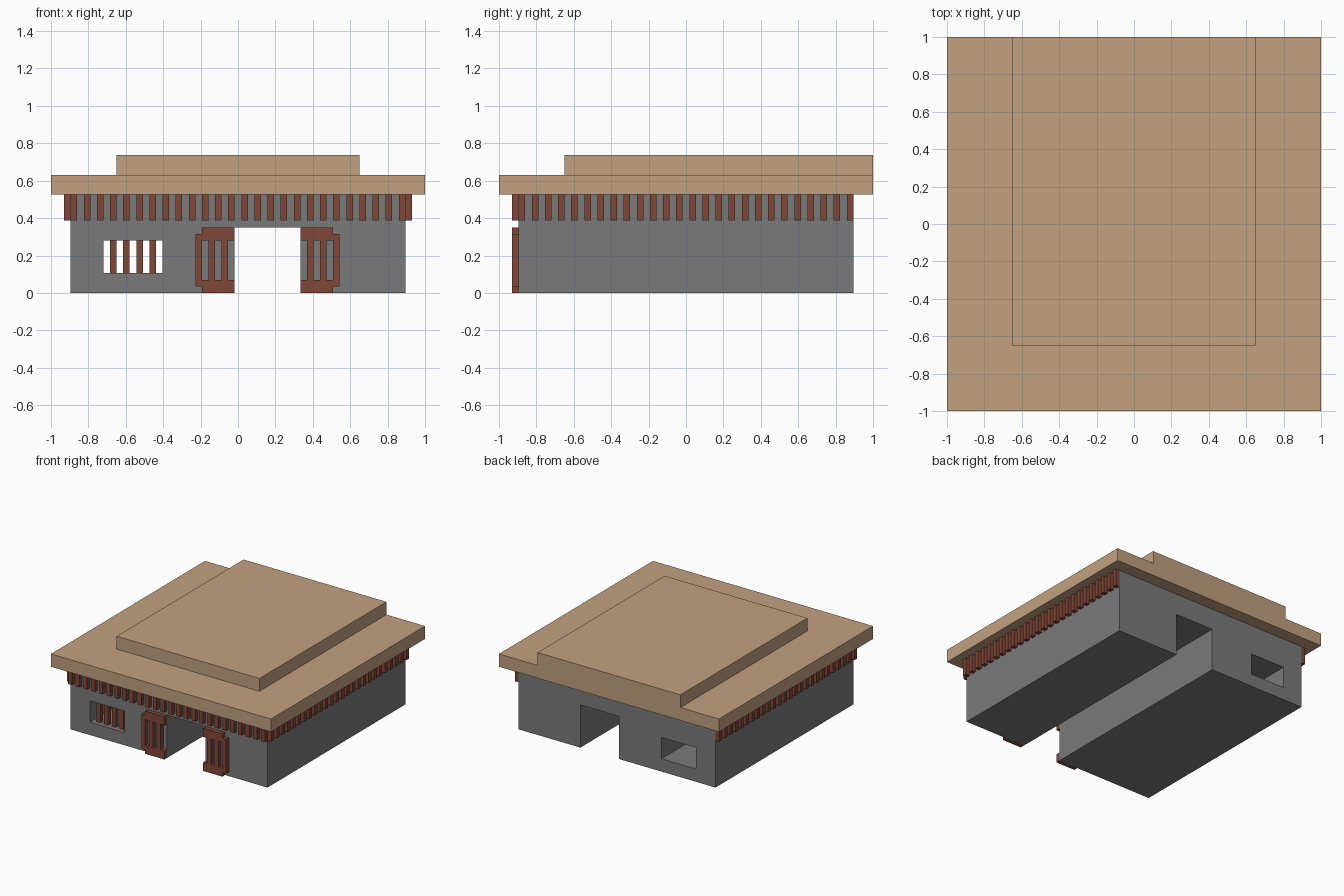
import bpy

if "Cube" in bpy.data.objects:
    bpy.data.objects.remove(bpy.data.objects["Cube"], do_unlink=True)

U = 2 / 57       # building module: the roof is 57 modules wide
C = 28.5         # module index of the centre


def material(name, rgb):
    m = bpy.data.materials.new(name)
    m.use_nodes = True
    m.diffuse_color = (*rgb, 1)
    m.node_tree.nodes["Principled BSDF"].inputs["Base Color"].default_value = (*rgb, 1)
    return m


STONE = material("grey stone", (0.195, 0.195, 0.195))
WOOD = material("red brown wood", (0.215, 0.063, 0.038))
ROOF = material("tan roof", (0.54, 0.355, 0.217))


def boxes(name, mat, spans):
    """One object made of boxes, each (x0, x1, y0, y1, z0, z1) in modules."""
    verts, faces = [], []
    for x0, x1, y0, y1, z0, z1 in spans:
        n = len(verts)
        verts += [((x - C) * U, (y - C) * U, z * U)
                  for z in (z0, z1) for x, y in ((x0, y0), (x1, y0), (x1, y1), (x0, y1))]
        faces += [[n + 3, n + 2, n + 1, n], [n + 4, n + 5, n + 6, n + 7]]
        faces += [[n + i, n + (i + 1) % 4, n + 4 + (i + 1) % 4, n + 4 + i] for i in range(4)]
    me = bpy.data.meshes.new(name)
    me.from_pydata(verts, [], faces)
    me.materials.append(mat)
    ob = bpy.data.objects.new(name, me)
    bpy.context.collection.objects.link(ob)
    return ob


# Stone walls with a doorway and a window shaft running front to back
walls = boxes("walls", STONE, [(3, 54, 3, 54, 0, 15)])
for name, span in (("doorway_cutter", (28, 38, 0, 57, -2, 10)),
                   ("window_cutter", (8, 17, 0, 57, 3, 8))):
    cutter = boxes(name, STONE, [span])
    cutter.hide_render = True
    mod = walls.modifiers.new(name, 'BOOLEAN')
    mod.operation = 'DIFFERENCE'
    mod.solver = 'EXACT'
    mod.object = cutter
    bpy.context.view_layer.objects.active = walls
    bpy.ops.object.modifier_apply(modifier=name)
    bpy.data.objects.remove(cutter, do_unlink=True)

# Two stacked roof slabs, the upper one flush with the back
boxes("lower_roof", ROOF, [(0, 57, 0, 57, 15, 18)])
boxes("upper_roof", ROOF, [(10, 47, 10, 57, 18, 21)])

# Rows of short rafter posts under the eaves
steps = range(3, 54, 2)
boxes("front_rafters", WOOD, [(i, i + 1, 2, 3, 11, 15) for i in steps])
boxes("right_rafters", WOOD, [(2, 3, i, i + 1, 11, 15) for i in steps])
boxes("left_rafters", WOOD, [(54, 55, i, i + 1, 11, 15) for i in steps])

# Window bars, set back one module
boxes("window_bars", WOOD, [(i, i + 1, 4, 5, 3, 8) for i in range(9, 17, 2)])

# Open door leaves: rails, two inner bars and a longer outer stile
leaf = [(23, 28, 0, 2), (23, 28, 8, 10), (22, 23, 1, 9), (24, 25, 2, 8), (26, 27, 2, 8)]
boxes("right_door_leaf", WOOD, [(a, b, 2, 3, c, d) for a, b, c, d in leaf])
boxes("left_door_leaf", WOOD, [(66 - b, 66 - a, 2, 3, c, d) for a, b, c, d in leaf])
